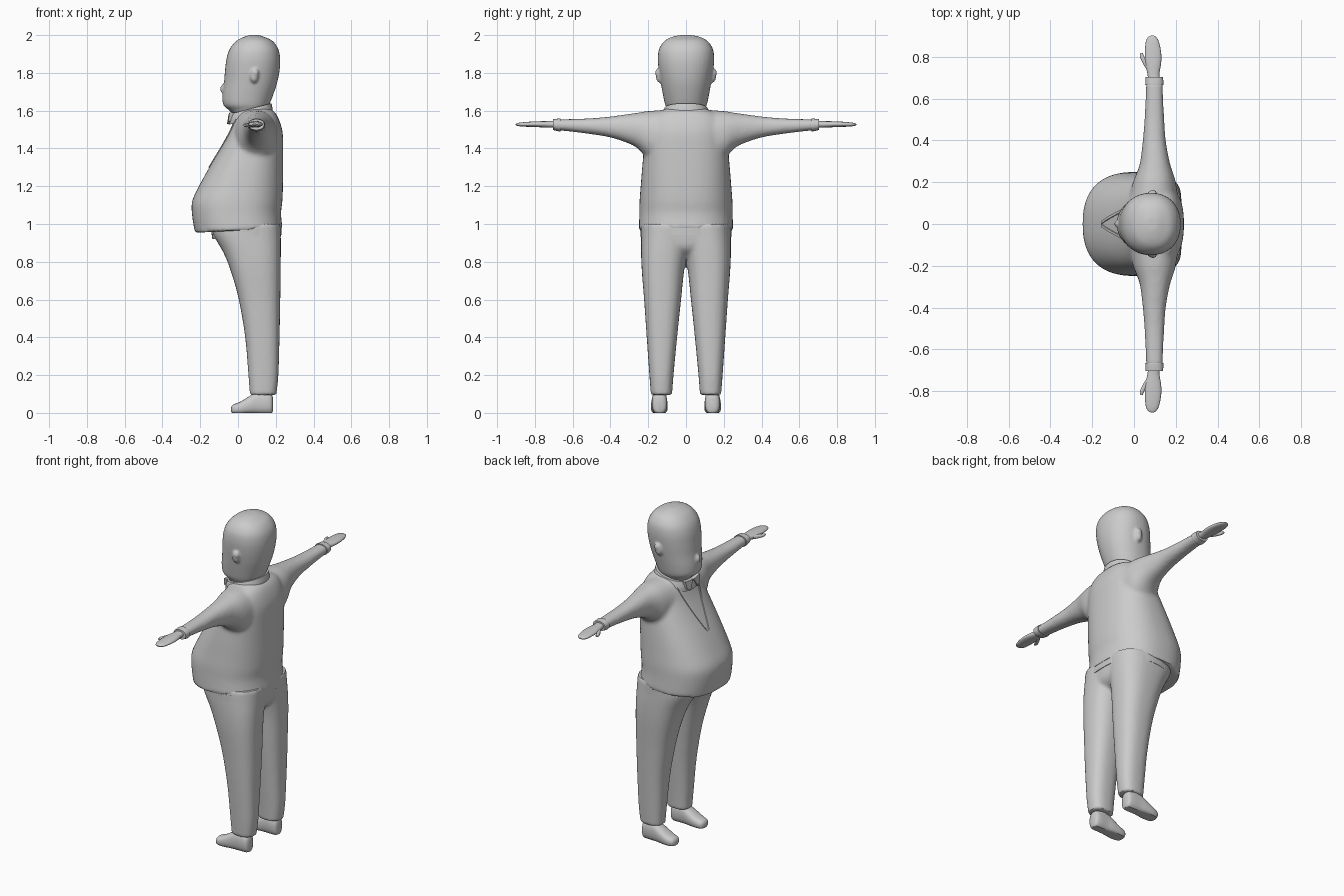
import bpy, bmesh, math
from mathutils import Vector
from mathutils.bvhtree import BVHTree

grey = bpy.data.materials.new("plain grey")
grey.diffuse_color = (0.6, 0.6, 0.6, 1)


def smooth_stations(st, steps):
    """Catmull-Rom interpolation through the stations."""
    out = []
    for i in range(len(st) - 1):
        p0, p1, p2, p3 = st[max(i - 1, 0)], st[i], st[i + 1], st[min(i + 2, len(st) - 1)]
        for s in range(steps):
            t = s / steps
            out.append([0.5 * (2 * b + (c - a) * t + (2 * a - 5 * b + 4 * c - d) * t * t
                        + (3 * b - a - 3 * c + d) * t ** 3) for a, b, c, d in zip(p0, p1, p2, p3)])
    return out + [list(st[-1])]


def loft(bm, stations, place, n=2.2, sides=32, steps=4):
    """Skin superellipse sections (t, a0, a1, b0, b1); place(t, a, b) gives the point."""
    rings = []
    for t, a0, a1, b0, b1 in smooth_stations(stations, steps):
        ring = []
        for k in range(sides):
            c, s = math.cos(math.tau * k / sides), math.sin(math.tau * k / sides)
            u = math.copysign(abs(c) ** (2 / n), c)
            v = math.copysign(abs(s) ** (2 / n), s)
            ring.append(bm.verts.new(place(t, (a0 + a1) / 2 + u * (a1 - a0) / 2,
                                           (b0 + b1) / 2 + v * (b1 - b0) / 2)))
        rings.append(ring)
    for r, q in zip(rings, rings[1:]):
        for k in range(sides):
            j = (k + 1) % sides
            bm.faces.new((r[k], r[j], q[j], q[k]))
    bm.faces.new(rings[0])
    bm.faces.new(rings[-1])


def ball(bm, centre, radii):
    v = bmesh.ops.create_uvsphere(bm, u_segments=20, v_segments=12, radius=1)["verts"]
    bmesh.ops.scale(bm, vec=radii, verts=v)
    bmesh.ops.translate(bm, vec=centre, verts=v)


def finish(bm, name, voxel=0, relax=0, angle=40):
    """Turn the bmesh into an object, optionally fused into one skin."""
    bmesh.ops.recalc_face_normals(bm, faces=bm.faces[:])
    me = bpy.data.meshes.new(name)
    bm.to_mesh(me)
    bm.free()
    ob = bpy.data.objects.new(name, me)
    bpy.context.collection.objects.link(ob)
    bpy.context.view_layer.objects.active = ob
    for o in bpy.context.selected_objects:
        o.select_set(False)
    ob.select_set(True)
    if voxel:
        m = ob.modifiers.new("fuse", "REMESH")
        m.mode, m.voxel_size = "VOXEL", voxel
        bpy.ops.object.modifier_apply(modifier=m.name)
        m = ob.modifiers.new("relax", "SMOOTH")
        m.factor, m.iterations = 0.5, relax
        bpy.ops.object.modifier_apply(modifier=m.name)
    ob.data.materials.clear()
    ob.data.materials.append(grey)
    bpy.ops.object.shade_smooth_by_angle(angle=math.radians(angle))
    return ob


def upright(rows):
    """(z, x0, x1, half width) rows to full stations."""
    return [(z, x0, x1, -w, w) for z, x0, x1, w in rows]


def up(t, a, b):
    return (a, b, t)


# jacket: body and sleeves fused
bm = bmesh.new()
loft(bm, upright([(0.965, -0.228, 0.236, 0.25), (1.05, -0.243, 0.228, 0.247), (1.12, -0.243, 0.235, 0.246),
                  (1.2, -0.207, 0.238, 0.24), (1.3, -0.152, 0.239, 0.232), (1.4, -0.093, 0.239, 0.222),
                  (1.48, -0.05, 0.237, 0.21), (1.54, -0.025, 0.222, 0.2), (1.585, 0, 0.2, 0.165),
                  (1.612, 0.03, 0.17, 0.1)]),
     lambda t, a, b: (a, b, t + 0.05 * a * max(0, 1 - (t - 0.965) / 0.15)), n=2.4, sides=48)
sleeve = [(0.1, -0.03, 0.215, 1.3, 1.605), (0.2, -0.005, 0.2, 1.345, 1.598), (0.25, 0.015, 0.185, 1.395, 1.59),
          (0.3, 0.03, 0.17, 1.425, 1.583), (0.4, 0.042, 0.152, 1.458, 1.569), (0.5, 0.05, 0.145, 1.475, 1.56),
          (0.6, 0.055, 0.14, 1.488, 1.556), (0.68, 0.057, 0.138, 1.496, 1.554)]
for s in (1, -1):
    loft(bm, sleeve, lambda t, a, b: (a, s * t, b))
jacket = finish(bm, "jacket", 0.011, 5)
skin = BVHTree.FromPolygons([v.co for v in jacket.data.vertices], [p.vertices for p in jacket.data.polygons])


def on_chest(y, z):
    hit = skin.ray_cast(Vector((-1, y, z)), Vector((1, 0, 0)))[0]
    return hit if hit else Vector((0.02, y, z))


# lapel bands forming the V neck
bm = bmesh.new()
for s in (1, -1):
    rows = []
    for i in range(17):
        f = i / 16
        z, y = 1.30 + 0.255 * f, 0.085 * f ** 0.85
        row = [on_chest(s * (y + d), z) - Vector((o, 0, 0))
               for d, o in ((0, -0.004), (0.001, 0.005), (0.014, 0.005), (0.016, -0.004))]
        rows.append([bm.verts.new(p) for p in row])
    for r, q in zip(rows, rows[1:]):
        for k in range(3):
            bm.faces.new((r[k], r[k + 1], q[k + 1], q[k]))
finish(bm, "lapel_bands")

# sleeve cuffs
bm = bmesh.new()
for s in (1, -1):
    loft(bm, [(0.665, 0.054, 0.141, 1.491, 1.558), (0.675, 0.054, 0.141, 1.491, 1.558),
              (0.705, 0.056, 0.139, 1.498, 1.555)], lambda t, a, b: (a, s * t, b))
finish(bm, "cuffs")

# hands with thumbs
bm = bmesh.new()
palm = [(0.68, 0.07, 0.125, 1.51, 1.548), (0.72, 0.064, 0.122, 1.51, 1.545), (0.77, 0.054, 0.13, 1.512, 1.544),
        (0.82, 0.052, 0.13, 1.514, 1.542), (0.87, 0.056, 0.12, 1.516, 1.538), (0.893, 0.066, 0.108, 1.52, 1.534),
        (0.902, 0.08, 0.095, 1.524, 1.53)]
thumb = [(0.74, 0.06, 0.09, 1.512, 1.538), (0.77, 0.042, 0.07, 1.512, 1.534), (0.80, 0.029, 0.05, 1.514, 1.532),
         (0.818, 0.03, 0.042, 1.518, 1.528)]
for s in (1, -1):
    for part in (palm, thumb):
        loft(bm, part, lambda t, a, b: (a, s * t, b), sides=20)
finish(bm, "hands", angle=60)

# head with nose and ears
bm = bmesh.new()
loft(bm, upright([(1.55, 0.01, 0.14, 0.085), (1.6, -0.045, 0.152, 0.095), (1.63, -0.077, 0.165, 0.11),
                  (1.68, -0.082, 0.185, 0.121), (1.75, -0.074, 0.208, 0.134), (1.82, -0.068, 0.221, 0.145),
                  (1.88, -0.06, 0.223, 0.149), (1.93, -0.042, 0.212, 0.141), (1.97, -0.008, 0.182, 0.113),
                  (1.99, 0.03, 0.14, 0.075), (2.0, 0.06, 0.11, 0.03)]), up, sides=40)
ball(bm, (-0.076, 0, 1.715), (0.018, 0.018, 0.026))
for s in (1, -1):
    ball(bm, (0.085, s * 0.138, 1.785), (0.024, 0.022, 0.038))
    ball(bm, (0.09, s * 0.15, 1.80), (0.02, 0.013, 0.022))
finish(bm, "head", 0.007, 3)

# shirt collar: a tilted band with two pointed wings
tilt = lambda t, a, b: (a, b, t + 0.26 * (a - 0.18))
bm = bmesh.new()
loft(bm, upright([(1.585, -0.05, 0.185, 0.128), (1.61, -0.05, 0.183, 0.124), (1.64, -0.042, 0.177, 0.115)]), tilt)
for s in (1, -1):
    pts = [(-0.05, 0.004, 1.582), (-0.045, 0.07, 1.59), (-0.052, 0.06, 1.545), (-0.058, 0.035, 1.53)]
    lo = [bm.verts.new((x, s * y, z)) for x, y, z in pts]
    hi = [bm.verts.new((x + 0.03, s * y, z)) for x, y, z in pts]
    bm.faces.new(lo)
    bm.faces.new(hi)
    for k in range(4):
        j = (k + 1) % 4
        bm.faces.new((lo[k], lo[j], hi[j], hi[k]))
finish(bm, "collar")

# trousers: two legs fused at the seat
bm = bmesh.new()
leg = [(0.095, 0.063, 0.203, 0.074, 0.186), (0.2, 0.055, 0.214, 0.066, 0.194), (0.4, 0.038, 0.22, 0.047, 0.208),
       (0.6, 0.004, 0.224, 0.026, 0.222), (0.75, -0.038, 0.226, 0.01, 0.234), (0.85, -0.078, 0.227, -0.01, 0.238),
       (0.94, -0.13, 0.227, -0.04, 0.238), (1.0, -0.145, 0.227, -0.06, 0.236)]
for s in (1, -1):
    loft(bm, leg, lambda t, a, b: (a, s * b, t), n=2.5)
loft(bm, upright([(0.82, 0.02, 0.16, 0.05), (0.87, -0.06, 0.215, 0.16), (0.94, -0.13, 0.227, 0.236),
                  (1.0, -0.145, 0.227, 0.236)]), up, n=2.5)
finish(bm, "trousers", 0.01, 4)

# waistband
bm = bmesh.new()
loft(bm, upright([(0.935, -0.136, 0.23, 0.24), (0.975, -0.142, 0.23, 0.24)]),
     lambda t, a, b: (a, b, t + 0.06 * (a - 0.1)), n=2.5, sides=48)
finish(bm, "waistband")

# shoes with ankles
bm = bmesh.new()
shoe = [(-0.036, 0.125, 0.155, 0.005, 0.03), (-0.025, 0.106, 0.176, -0.005, 0.044), (0.01, 0.098, 0.185, -0.008, 0.058),
        (0.06, 0.097, 0.185, -0.008, 0.088), (0.1, 0.1, 0.182, -0.008, 0.112), (0.15, 0.1, 0.18, -0.008, 0.112),
        (0.176, 0.106, 0.174, -0.004, 0.1), (0.185, 0.122, 0.158, 0.01, 0.08)]
for s in (1, -1):
    loft(bm, shoe, lambda t, a, b: (t, s * a, max(b, 0)), n=2.5, sides=24)
    loft(bm, [(0.05, 0.075, 0.178, 0.102, 0.178), (0.14, 0.085, 0.176, 0.104, 0.174)],
         lambda t, a, b: (a, s * b, t), sides=24)
finish(bm, "shoes")
